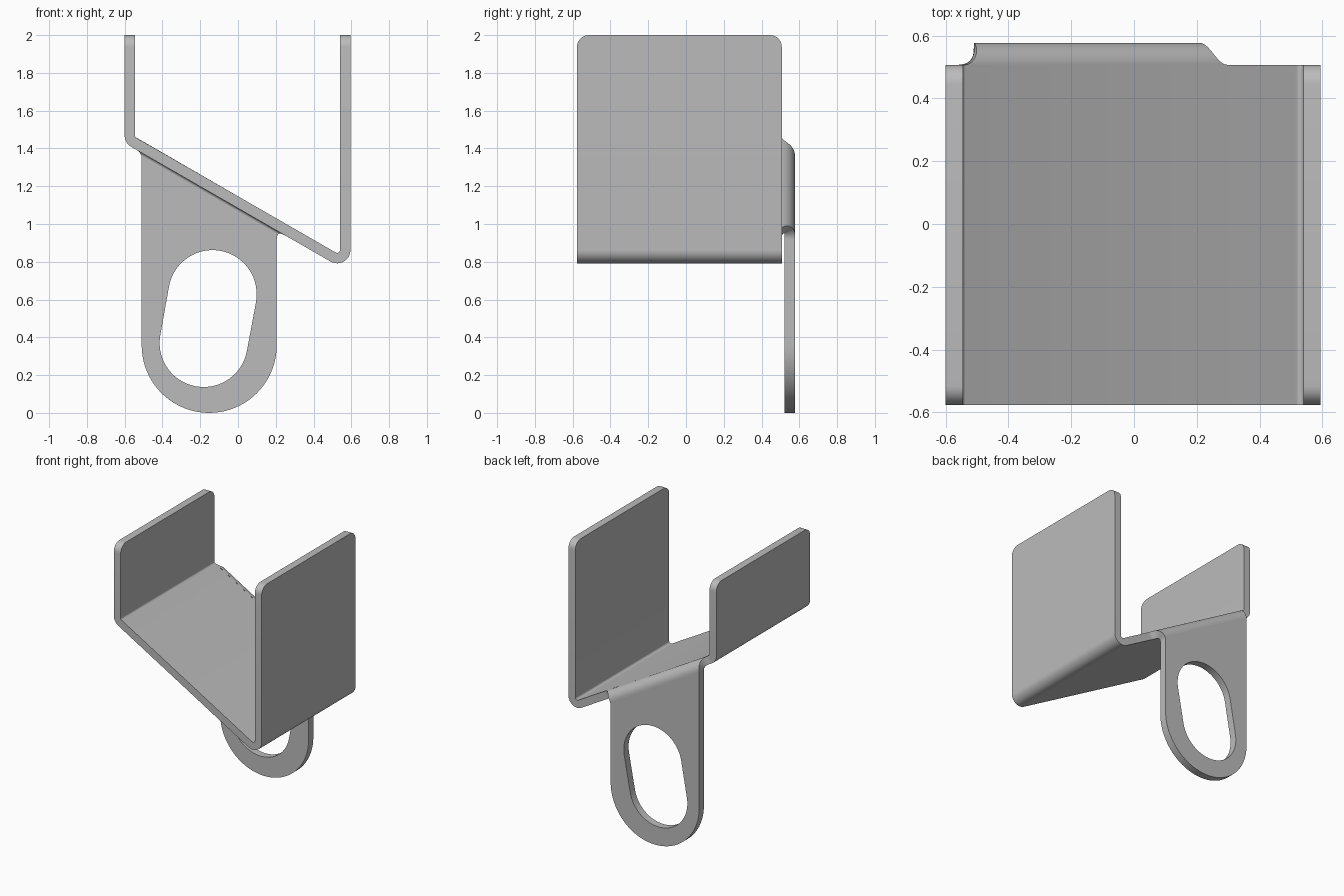
import bpy, bmesh
from math import sin, cos, pi, radians, sqrt, tan
from mathutils import Vector

cube = bpy.data.objects.get("Cube")
if cube:
    bpy.data.objects.remove(cube, do_unlink=True)

steel = bpy.data.materials.new("grey_steel")
steel.use_nodes = True
GREY = (0.5, 0.5, 0.5, 1)
steel.diffuse_color = GREY
steel.node_tree.nodes["Principled BSDF"].inputs["Base Color"].default_value = GREY

R_IN, R_OUT = 0.015, 0.07            # bend radii of the sheet
Y_FRONT, Y_BEND, Y_BACK = -0.577, 0.507, 0.577
SLOPE = radians(30)
D = Vector((cos(SLOPE), 0, -sin(SLOPE)))   # down along the floor
N = Vector((sin(SLOPE), 0, cos(SLOPE)))    # floor normal
AXIS = Vector((0, 0, 1.066))               # flange bend axis at x = 0


def finish(bm, name):
    bmesh.ops.recalc_face_normals(bm, faces=bm.faces[:])
    mesh = bpy.data.meshes.new(name)
    bm.to_mesh(mesh)
    bm.free()
    mesh.materials.append(steel)
    ob = bpy.data.objects.new(name, mesh)
    bpy.context.scene.collection.objects.link(ob)
    bpy.ops.object.select_all(action='DESELECT')
    ob.select_set(True)
    bpy.context.view_layer.objects.active = ob
    bpy.ops.object.shade_smooth_by_angle(angle=radians(30))
    return ob


def arc(cx, cz, r, a0, a1, n):
    return [(cx + r * cos(radians(a0 + (a1 - a0) * i / n)),
             cz + r * sin(radians(a0 + (a1 - a0) * i / n))) for i in range(n + 1)]


def extrude(bm, faces, dy):
    new = bmesh.ops.extrude_face_region(bm, geom=faces)["geom"]
    bmesh.ops.translate(bm, vec=(0, dy, 0),
                        verts=[v for v in new if isinstance(v, bmesh.types.BMVert)])


# Tray: two upright walls joined by a sloping floor
left, right = (-0.53, 1.469), (0.525, 0.862)
profile = ([(-0.6, 2)] + arc(*left, R_OUT, 180, 240, 10)
           + arc(*right, R_OUT, 240, 360, 18) + [(0.595, 2), (0.54, 2)]
           + arc(*right, R_IN, 360, 240, 12) + arc(*left, R_IN, 240, 180, 8)
           + [(-0.545, 2)])
bm = bmesh.new()
face = bm.faces.new([bm.verts.new((x, Y_FRONT, z)) for x, z in profile])
extrude(bm, [face], Y_BEND - Y_FRONT)
corners = [e for e in bm.edges
           if all(v.co.z > 1.99 for v in e.verts)
           and abs(e.verts[0].co.y - e.verts[1].co.y) < 1e-4]
bmesh.ops.bevel(bm, geom=corners, offset=0.062, offset_type='OFFSET',
                segments=8, profile=0.5, affect='EDGES')
finish(bm, "tray")

# Flange outline on the unrolled sheet: t runs away from the floor, s along it
T_BEND = 0.067
FILLET = 0.062
TAB_L, TAB_R = -0.51, 0.205


def s_right(t):
    base = TAB_R / cos(SLOPE) - T_BEND * tan(SLOPE)
    if t < 1.5 * FILLET:
        return base + sqrt(3) * FILLET - sqrt(max(0, FILLET**2 - (t - FILLET)**2))
    return base + t * tan(SLOPE)


def s_left(t):
    base = TAB_L / cos(SLOPE) - T_BEND * tan(SLOPE)
    if t < 0.5 * FILLET:
        return base - FILLET / sqrt(3) + sqrt(max(0, FILLET**2 - (t - FILLET)**2))
    return base + t * tan(SLOPE)


# Rounded bend from the floor down into the hanging tab
bm = bmesh.new()
STEPS = 16
rows = []
for i in range(STEPS + 1):
    t = T_BEND * (i / STEPS) ** 1.5
    a = t / T_BEND * pi / 2
    rows.append([bm.verts.new(AXIS + D * s + N * (r * cos(a))
                              + Vector((0, Y_BEND + r * sin(a), 0)))
                 for s, r in ((s_left(t), R_OUT), (s_right(t), R_OUT),
                              (s_right(t), R_IN), (s_left(t), R_IN))])
for p, q in zip(rows, rows[1:]):
    for k in range(4):
        m = (k + 1) % 4
        bm.faces.new((p[k], p[m], q[m], q[k]))
finish(bm, "tab_bend")

# Hanging tab with a round end and a tilted slot
outline = []
for i in range(7):
    t = T_BEND + (1.5 * FILLET - T_BEND) * i / 6
    p = AXIS + D * s_right(t) - N * (t - T_BEND)
    outline.append((p.x, p.z))
mid, rad = (TAB_L + TAB_R) / 2, (TAB_R - TAB_L) / 2
outline += arc(mid, rad, rad, 0, -180, 40)
top = AXIS + D * s_left(T_BEND)
outline.append((top.x, top.z))
TILT = -9.5
slot = (arc(-0.135, 0.628, 0.234, TILT, 180 + TILT, 28)
        + arc(-0.182, 0.37, 0.233, 180 + TILT, 360 + TILT, 28))
bm = bmesh.new()
edges = []
for loop in (outline, slot):
    vs = [bm.verts.new((x, Y_BEND + R_IN, z)) for x, z in loop]
    edges += [bm.edges.new((vs[i - 1], vs[i])) for i in range(len(vs))]
bmesh.ops.triangle_fill(bm, edges=edges, use_beauty=True, normal=(0, -1, 0))
extrude(bm, bm.faces[:], R_OUT - R_IN)
finish(bm, "hanging_tab")
